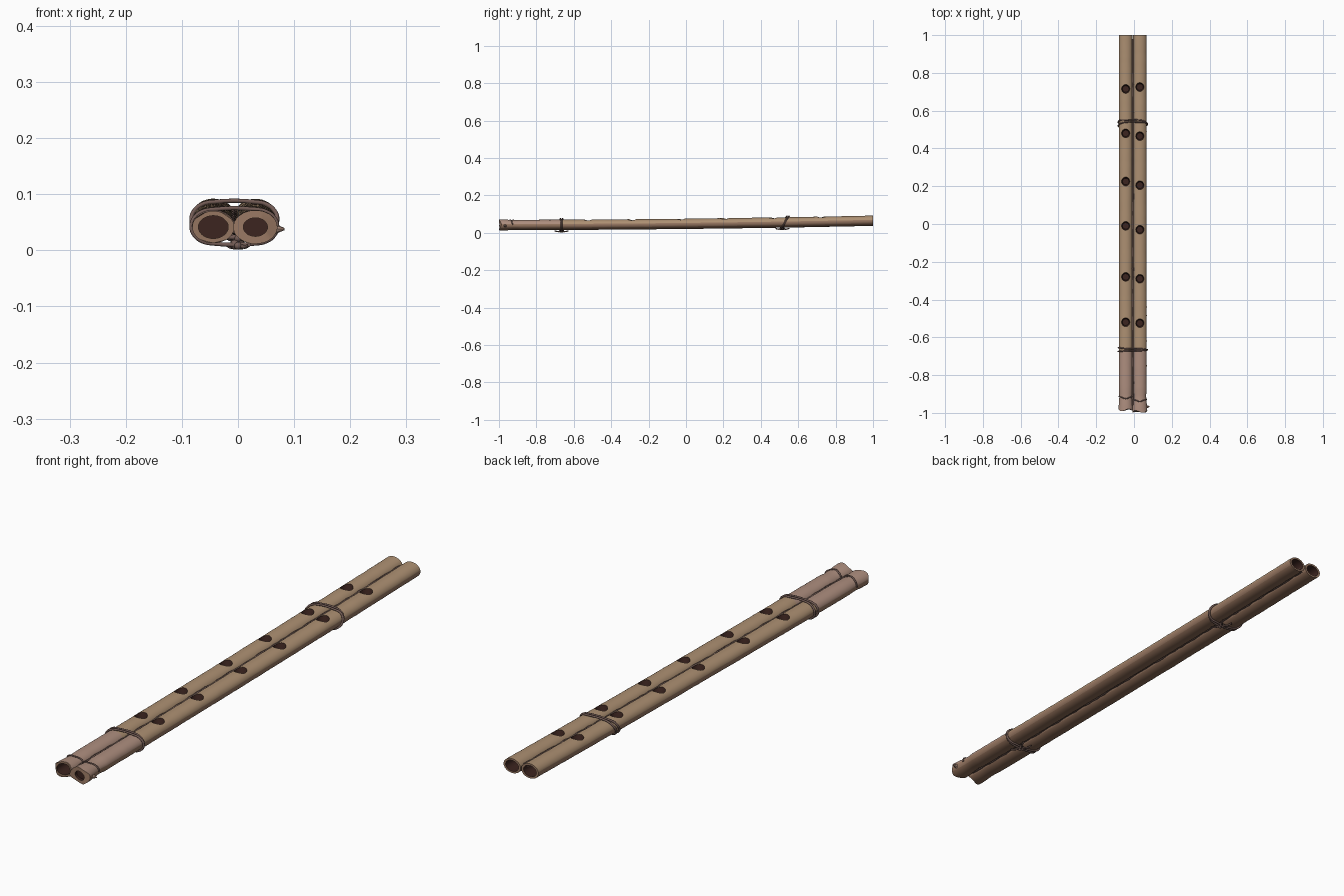
import bpy, bmesh, random
from math import sin, cos, pi, sqrt
from mathutils import Vector, Matrix

if "Cube" in bpy.data.objects:
    bpy.data.objects.remove(bpy.data.objects["Cube"])

random.seed(4)
RX, RZ, N = 0.036, 0.0275, 36


def material(name, rgb):
    m = bpy.data.materials.new(name)
    m.diffuse_color = (*rgb, 1)
    m.use_nodes = True
    m.node_tree.nodes["Principled BSDF"].inputs["Base Color"].default_value = m.diffuse_color
    return m


TAN = material("tan_cane", (0.42, 0.28, 0.17))
SIDE = material("red_cane", (0.32, 0.19, 0.125))
UNDER = material("brown_cane", (0.24, 0.135, 0.085))
MOUTH = material("pale_mouth", (0.42, 0.27, 0.21))
DARK = material("burnt_hole", (0.045, 0.018, 0.014))
CORD = material("cord", (0.17, 0.105, 0.09))


def axis_z(y):
    # the pipes rise gently towards the back
    return 0.048 + 0.0115 * y + 0.005 * y * y


def finish(bm, name, mats, smooth=True):
    bmesh.ops.recalc_face_normals(bm, faces=bm.faces)
    me = bpy.data.meshes.new(name)
    bm.to_mesh(me)
    bm.free()
    for m in mats:
        me.materials.append(m)
    ob = bpy.data.objects.new(name, me)
    bpy.context.collection.objects.link(ob)
    return ob


def activate(ob):
    bpy.ops.object.select_all(action='DESELECT')
    ob.select_set(True)
    bpy.context.view_layer.objects.active = ob


def mouth_scale(y, flare):
    # pinch and flare at the mouth end
    if y > -0.88:
        return 1.0
    if y > -0.94:
        return 1.0 - 0.06 * sin(pi * (-0.88 - y) / 0.06)
    return 1.0 + flare * min(1, (-0.94 - y) / 0.04)


def pipe(name, cx, y0, flare, holes, bore, depth):
    # lofted cane body with ragged ends
    bm = bmesh.new()
    ys = [y0 + (1 - y0) * i / 90 for i in range(91)]
    rings = []
    for k, y in enumerate(ys):
        s = mouth_scale(y, flare) * (1 + random.uniform(-0.012, 0.012))
        ring = []
        for i in range(N):
            a = 2 * pi * i / N
            rag = 0.006 * sin(3 * a + cx * 40) if k == 0 else 0
            r = s * (1 + random.uniform(-0.007, 0.007))
            ring.append(bm.verts.new((cx + RX * r * cos(a), y + rag, axis_z(y) + RZ * r * sin(a))))
        rings.append(ring)
    for k in range(90):
        for i in range(N):
            j = (i + 1) % N
            f = bm.faces.new((rings[k][i], rings[k][j], rings[k + 1][j], rings[k + 1][i]))
            up = sin(2 * pi * (i + 0.5) / N)
            mouth = ys[k] < -0.68
            f.material_index = (3 if mouth else 0) if up > 0.25 else (1 if up > -0.45 else 2)
    bm.faces.new(rings[0]).material_index = 1
    bm.faces.new(rings[-1]).material_index = 1
    ob = finish(bm, name, [TAN, SIDE, UNDER, MOUTH])

    # finger holes and end bores
    cut = bmesh.new()
    for y in holes:
        z = axis_z(y)
        bmesh.ops.create_cone(cut, cap_ends=True, segments=24, radius1=0.017, radius2=0.027, depth=0.04,
                              matrix=Matrix.Translation((cx, y, z + 0.022)))
    for y, r, d in ((y0, bore, depth), (1, 0.75, 0.1)):
        m = (Matrix.Translation((cx, y, axis_z(y))) @ Matrix.Diagonal((RX * r, 1, RZ * r, 1))
             @ Matrix.Rotation(pi / 2, 4, 'X'))
        bmesh.ops.create_cone(cut, cap_ends=True, segments=28, radius1=1, radius2=1, depth=2 * d, matrix=m)
    cutter = finish(cut, name + "_cutter", [DARK])
    cutter.hide_render = True
    mod = ob.modifiers.new("holes", 'BOOLEAN')
    mod.operation, mod.solver, mod.object = 'DIFFERENCE', 'EXACT', cutter
    mod.material_mode = 'TRANSFER'
    activate(ob)
    bpy.ops.object.modifier_apply(modifier=mod.name)
    bpy.data.objects.remove(cutter)
    bpy.ops.object.shade_smooth_by_angle(angle=0.6)


LX, RXC = -0.044, 0.031
pipe("left_pipe", LX, -0.985, 0.05, (0.715, 0.48, 0.225, -0.01, -0.28, -0.52), 0.74, 0.08)
pipe("right_pipe", RXC, -0.993, 0.09, (0.725, 0.465, 0.205, -0.03, -0.29, -0.525), 0.6, 0.012)


def cord(name, pts, r, cyclic=False):
    cu = bpy.data.curves.new(name, 'CURVE')
    cu.dimensions = '3D'
    cu.bevel_depth, cu.bevel_resolution, cu.resolution_u = r, 3, 4
    sp = cu.splines.new('BEZIER')
    sp.bezier_points.add(len(pts) - 1)
    for b, p in zip(sp.bezier_points, pts):
        b.co = p
        b.handle_left_type = b.handle_right_type = 'AUTO'
    sp.use_cyclic_u = cyclic
    cu.use_fill_caps = True
    cu.materials.append(CORD)
    ob = bpy.data.objects.new(name, cu)
    bpy.context.collection.objects.link(ob)


def binding(name, y, lean, g):
    # loops of cord around both pipes, leaning towards the knot underneath
    for n, (dy, slant) in enumerate(((-0.006, 0.004), (0.005, -0.005))):
        pts = []
        for cx, a0 in ((RXC, -90), (LX, 90)):
            for k in range(7):
                a = (a0 + 30 * k) * pi / 180
                yy = y + dy + slant * cos(a) + lean * (1 - sin(a)) / 2
                pts.append((cx + (RX + g) * cos(a), yy, axis_z(y) + (RZ + g) * sin(a)))
        cord(f"{name}_loop_{n + 1}", pts, 0.0038, True)
    # knot and loose ends
    ky, kz = y + lean, axis_z(y) - RZ - 0.005
    bm = bmesh.new()
    for dx, dy, dz, r in ((-0.006, 0, 0, 0.009), (0.006, 0.006, -0.001, 0.008), (0, -0.008, -0.002, 0.007)):
        bmesh.ops.create_icosphere(bm, subdivisions=2, radius=r,
                                   matrix=Matrix.Translation((dx, ky + dy, kz + dz)))
    knot = finish(bm, name + "_knot", [CORD])
    activate(knot)
    bpy.ops.object.shade_smooth_by_angle(angle=1.0)
    for n, (sx, sy) in enumerate(((1, 1), (-1, 1), (1, -1))):
        cord(f"{name}_end_{n + 1}", [(0, ky, kz), (sx * 0.012, ky + sy * 0.018, kz - 0.004),
                                     (sx * 0.02, ky + sy * 0.036, kz)], 0.0034)


binding("back_binding", 0.545, -0.03, 0.003)
binding("front_binding", -0.665, 0.0, 0.003)

# thin cords across the mouthpieces
for name, cx, y in (("left_mouth_cord", LX, -0.925), ("right_mouth_cord", RXC, -0.94)):
    cord(name, [(cx + RX * cos(a * pi / 6), y + 0.012 * abs(cos(a * pi / 6)),
                 axis_z(y) + RZ * sin(a * pi / 6)) for a in range(7)], 0.003)

# gummy seam filling the groove between the pipes
bm = bmesh.new()
prev = None
for k in range(81):
    y = -0.96 + 1.94 * k / 80
    w, h = 0.011, 0.012 + random.uniform(-0.002, 0.003)
    ring = [bm.verts.new((-0.0065 + w * cos(pi * i / 4), y, axis_z(y) + h * sin(pi * i / 4))) for i in range(8)]
    if prev:
        for i in range(8):
            j = (i + 1) % 8
            bm.faces.new((prev[i], prev[j], ring[j], ring[i]))
    else:
        bm.faces.new(ring)
    prev = ring
bm.faces.new(prev)
seam = finish(bm, "groove_seam", [CORD])
activate(seam)
bpy.ops.object.shade_smooth_by_angle(angle=0.8)

# splintered chip at the right mouth edge
bm = bmesh.new()
bmesh.ops.create_cone(bm, cap_ends=True, segments=8, radius1=0.011, radius2=0.002, depth=0.022,
                      matrix=Matrix.Translation((0.072, -0.967, 0.038)) @ Matrix.Rotation(pi / 2, 4, 'Y'))
finish(bm, "mouth_chip", [MOUTH])
